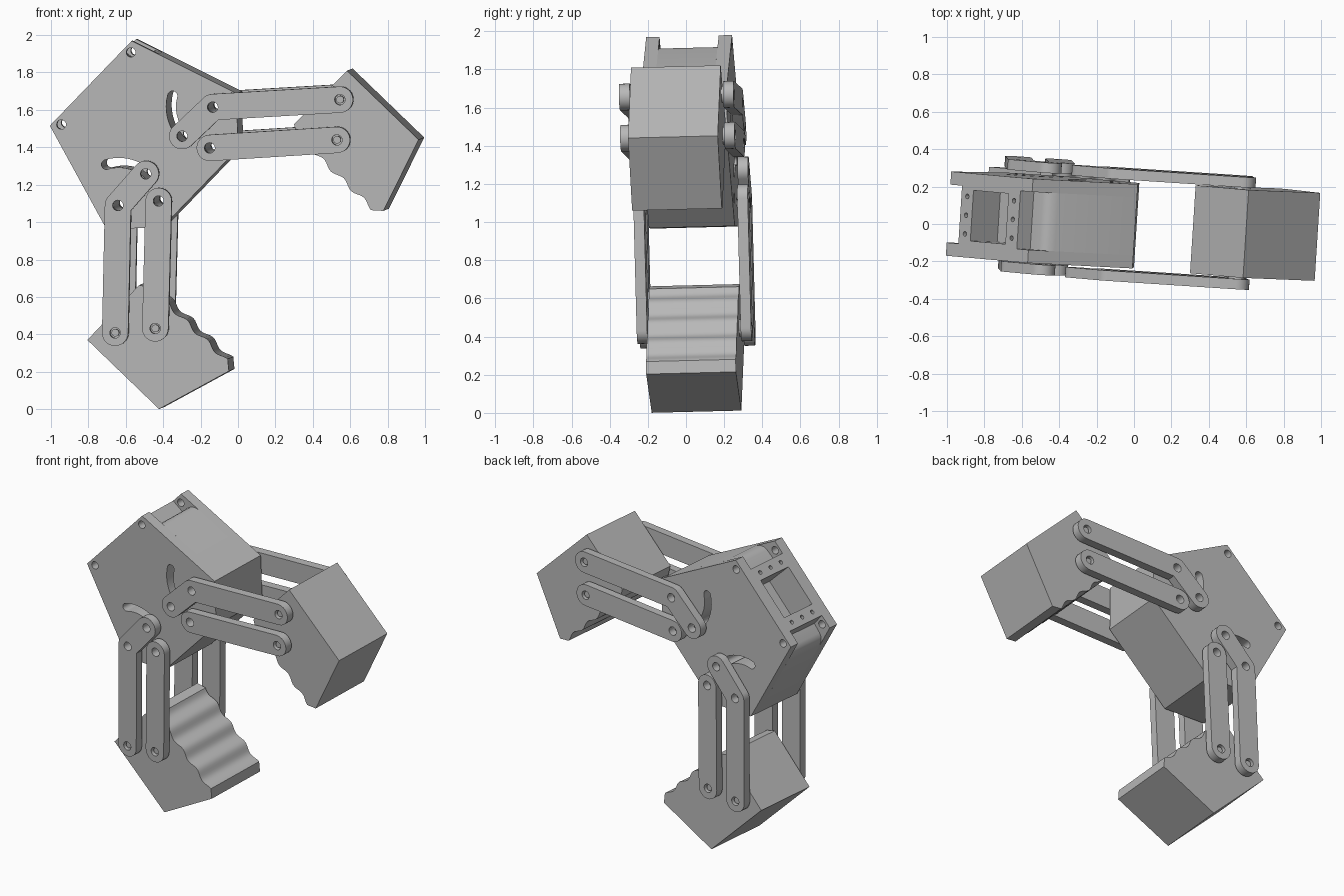
import bpy, bmesh
from math import sin, cos, pi, atan2, radians
from mathutils import Vector, Matrix

cube = bpy.data.objects.get("Cube")
if cube:
    bpy.data.objects.remove(cube)

grey = bpy.data.materials.new("light grey")
grey.use_nodes = True
grey.diffuse_color = (0.48, 0.48, 0.48, 1)
grey.node_tree.nodes["Principled BSDF"].inputs["Base Color"].default_value = (0.48, 0.48, 0.48, 1)

# Parts are drawn in gripper space: a runs along the axis, t across it, w towards the front
PLACE = Matrix(((0.72, 0.694, -0.064, -0.773),
                (-0.029, -0.062, -1, 0.036),
                (-0.694, 0.72, -0.025, 1.748),
                (0, 0, 0, 1)))


def flip(pts, s):
    return [Vector((p[0], p[1] * s)) for p in pts]


def circle(c, r, n=24):
    return [Vector((c[0] + r * cos(2 * pi * i / n), c[1] + r * sin(2 * pi * i / n))) for i in range(n)]


def band(path, r, n=14):
    """Outline of a round-ended strip along a path."""
    path = [Vector(p) for p in path]
    loop = path + path[-2:0:-1]
    out = []
    for i, p in enumerate(loop):
        d0 = (p - loop[i - 1]).normalized()
        d1 = (loop[(i + 1) % len(loop)] - p).normalized()
        end = p in (path[0], path[-1])
        turn = pi if end else atan2(d0.x * d1.y - d0.y * d1.x, d0.dot(d1))
        n0, n1 = Vector((d0.y, -d0.x)), Vector((d1.y, -d1.x))
        if turn > 0.3:
            start = atan2(n0.y, n0.x)
            for k in range(n + 1):
                g = start + turn * k / n
                out.append(p + r * Vector((cos(g), sin(g))))
        else:
            out.append(p + (n0 + n1) * r / (1 + n0.dot(n1)))
    return out


def add_prism(bm, pts, lo, hi, along_axis=False):
    def co(p, d):
        return (d, p[0], p[1]) if along_axis else (p[0], p[1], d)
    low = [bm.verts.new(co(p, lo)) for p in pts]
    top = [bm.verts.new(co(p, hi)) for p in pts]
    bm.faces.new(low)
    bm.faces.new(top)
    for i in range(len(pts)):
        j = (i + 1) % len(pts)
        bm.faces.new((low[i], low[j], top[j], top[i]))


def solid(name, prisms):
    bm = bmesh.new()
    for args in prisms:
        add_prism(bm, *args)
    bmesh.ops.recalc_face_normals(bm, faces=bm.faces)
    mesh = bpy.data.meshes.new(name)
    bm.to_mesh(mesh)
    bm.free()
    ob = bpy.data.objects.new(name, mesh)
    bpy.context.collection.objects.link(ob)
    return ob


def part(name, prisms, holes=()):
    """Solid with holes cut through it, set in place and shaded."""
    ob = solid(name, prisms)
    ob.data.materials.append(grey)
    bpy.ops.object.select_all(action='DESELECT')
    bpy.context.view_layer.objects.active = ob
    ob.select_set(True)
    if holes:
        cutter = solid("cutter", holes)
        cutter.hide_render = True
        mod = ob.modifiers.new("holes", 'BOOLEAN')
        mod.operation = 'DIFFERENCE'
        mod.solver = 'EXACT'
        mod.object = cutter
        bpy.ops.object.modifier_apply(modifier=mod.name)
        bpy.data.objects.remove(cutter)
    ob.data.transform(PLACE)
    bpy.ops.object.shade_smooth_by_angle(angle=radians(30))
    return ob


# Pivot positions for one side
SLIDER, ELBOW, OUTER = (0.55, 0.14), (0.56, 0.365), (1.022, 0.866)
INNER, TIP = (0.70, 0.197), (1.16, 0.70)
BOLT = (0.04, 0.268)
HOLE = 0.028

# Body: two side plates around a solid core
half = [(0, 0.315), (0.598, 0.502), (0.81, 0.294)]
outline = half + flip(half, -1)[::-1]
core_half = [(0, 0.225), (0.09, 0.235), (0.095, 0.30), (0.102, 0.325), (0.12, 0.345),
             (0.15, 0.362), (0.598, 0.502), (0.81, 0.294)]
core = core_half + flip(core_half, -1)[::-1]
arc = [(ELBOW[0] + 0.227 * cos(radians(g)), ELBOW[1] + 0.227 * sin(radians(g)))
       for g in range(-151, -87, 7)]
slot = band(arc, 0.026)

through = []
for s in (1, -1):
    through += [(flip(slot, s), -1, 1)]
    through += [(flip(circle(c, HOLE), s), -1, 1) for c in (ELBOW, INNER)]
bolts = [(flip(circle(BOLT, 0.025), s), -1, 1) for s in (1, -1)]

window = [(-0.05, -0.135), (0.2, -0.135), (0.2, 0.135), (-0.05, 0.135)]
screws = [(circle((t, w), 0.013, 12), -0.05, 0.05, True)
          for t in (-0.18, 0.18) for w in (-0.1, 0, 0.1)]
part("body_core", [(core, -0.155, 0.155)], through + screws + [(window, -0.135, 0.135)])
part("front_plate", [(outline, 0.155, 0.225)], through + bolts)
part("back_plate", [(outline, -0.225, -0.155)], through + bolts)

# Claw: block with a wavy gripping face
wave = [(0.99 + 0.014 * i, 0.563 + 0.011 * sin(i * 0.014 * 2 * pi / 0.15)) for i in range(41)]
claw = [(0.94, 1.0), (0.935, 0.597)] + wave + [(1.6, 0.595), (1.472, 1.0)]

for s, side in ((1, "upper"), (-1, "lower")):
    part(side + "_claw", [(flip(claw, s), -0.235, 0.235)])
    for f, face in ((1, "front"), (-1, "back")):
        lo, hi = sorted((f * 0.245, f * 0.3))
        # Bent drive link and straight follower link
        for kind, path in (("drive", (SLIDER, ELBOW, OUTER)), ("follower", (INNER, TIP))):
            part(f"{side}_{face}_{kind}_link", [(flip(band(path, 0.07), s), lo, hi)],
                 [(flip(circle(c, HOLE), s), -1, 1) for c in path])
        # Pins holding the claw
        lo, hi = sorted((f * 0.2, f * 0.285))
        part(f"{side}_{face}_claw_pins",
             [(flip(circle(c, 0.02), s), lo, hi) for c in (OUTER, TIP)])
        # Spacers between link and claw
        lo, hi = sorted((f * 0.23, f * 0.25))
        part(f"{side}_{face}_claw_spacers",
             [(flip(circle(c, 0.045), s), lo, hi) for c in (OUTER, TIP)])
